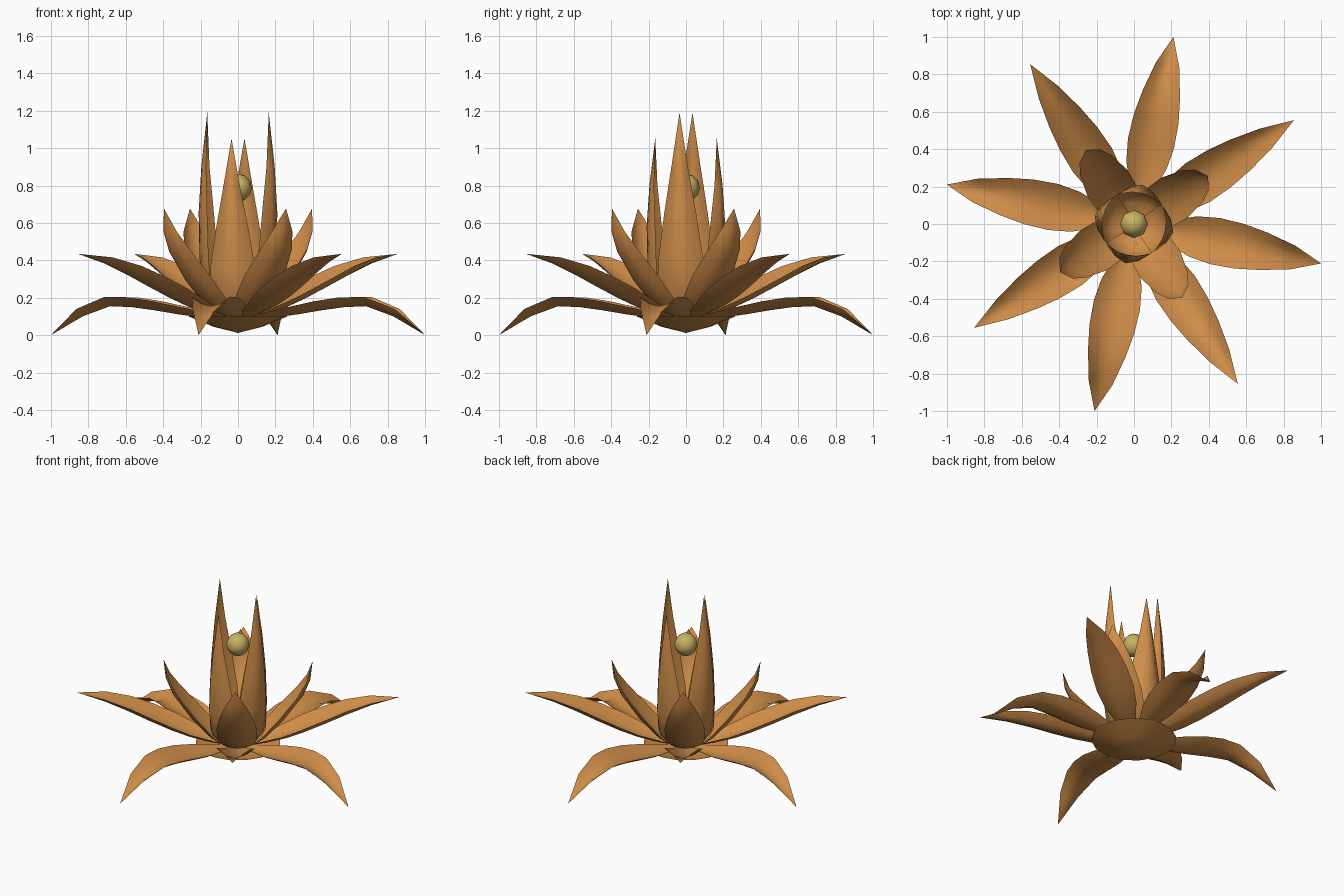
import bpy, bmesh, math

cube = bpy.data.objects.get("Cube")
if cube:
    bpy.data.objects.remove(cube, do_unlink=True)


def material(name, rgb):
    m = bpy.data.materials.new(name)
    m.use_nodes = True
    m.diffuse_color = (*rgb, 1)
    m.node_tree.nodes["Principled BSDF"].inputs["Base Color"].default_value = (*rgb, 1)
    return m


orange = material("burnt_orange", (0.62, 0.265, 0.066))
yellow = material("pale_yellow", (0.58, 0.46, 0.12))


def add_object(name, mesh, angle=0.0):
    ob = bpy.data.objects.new(name, mesh)
    ob.rotation_euler.z = angle
    bpy.context.collection.objects.link(ob)


def finish(bm, name, mat):
    mesh = bpy.data.meshes.new(name)
    bm.to_mesh(mesh)
    bm.free()
    mesh.materials.append(mat)
    mesh.shade_smooth()
    return mesh


def petal_mesh(name, stations, z_scale=1.0):
    """Cupped leaf along +x; each station is (radius, height, half width, cup depth)."""
    bm = bmesh.new()
    mids = [(r, z * z_scale) for r, z, _, _ in stations]
    rows = []
    for i, (_, _, w, cup) in enumerate(stations):
        r, z = mids[i]
        if w == 0:
            rows.append([bm.verts.new((r, 0, z))] * 5)
            continue
        a, b = mids[max(i - 1, 0)], mids[min(i + 1, len(mids) - 1)]
        tr, tz = b[0] - a[0], b[1] - a[1]
        n = math.hypot(tr, tz)
        row = []
        for t in (-1, -0.55, 0, 0.55, 1):
            lift = cup * t * t          # edges curl towards the inner side
            row.append(bm.verts.new((r - tz / n * lift, t * w, z + tr / n * lift)))
        rows.append(row)
    for lo, hi in zip(rows, rows[1:]):
        for k in range(4):
            quad = [lo[k], lo[k + 1], hi[k + 1], hi[k]]
            bm.faces.new(list(dict.fromkeys(quad))[::-1])
    bmesh.ops.reverse_faces(bm, faces=bm.faces[:])
    return finish(bm, name, orange)


def ring(name, mesh, first_deg, count):
    for i in range(count):
        add_object(f"{name}_{i + 1}", mesh, math.radians(first_deg + i * 360 / count))


# Drooping lowest petals
low = [(0.04, 0.085, 0.03, 0.01), (0.2, 0.095, 0.066, 0.035), (0.33, 0.112, 0.11, 0.045),
       (0.45, 0.132, 0.126, 0.05), (0.58, 0.15, 0.122, 0.052), (0.7, 0.155, 0.102, 0.05),
       (0.85, 0.1, 0.064, 0.045), (1.0225, 0.0, 0, 0)]
ring("drooping_petal", petal_mesh("drooping_petal", low), -11.9, 4)

# Spreading second row
spread = [(0.04, 0.085, 0.03, 0.01), (0.18, 0.11, 0.066, 0.035), (0.31, 0.15, 0.105, 0.05),
          (0.43, 0.197, 0.122, 0.06), (0.57, 0.26, 0.117, 0.06), (0.7, 0.32, 0.098, 0.055),
          (0.85, 0.383, 0.062, 0.035), (1.02, 0.435, 0, 0)]
ring("spreading_petal", petal_mesh("spreading_petal", spread), 33, 4)

# Upright third row
upright = [(0.03, 0.09, 0.05, 0.01), (0.11, 0.11, 0.105, 0.03), (0.18, 0.155, 0.122, 0.045),
           (0.3, 0.28, 0.128, 0.055), (0.415, 0.44, 0.1, 0.045), (0.458, 0.55, 0.065, 0.025),
           (0.472, 0.677, 0, 0)]
ring("upright_petal", petal_mesh("upright_petal", upright), 33, 4)

# Tall inner petals, one pair longer than the other
inner = [(0.02, 0.095, 0.03, 0.0), (0.11, 0.11, 0.105, 0.03), (0.175, 0.18, 0.128, 0.06),
         (0.21, 0.36, 0.122, 0.075), (0.215, 0.58, 0.087, 0.065), (0.2, 0.8, 0.045, 0.035),
         (0.168, 1.053, 0, 0)]
ring("inner_petal", petal_mesh("inner_petal", inner), 78.1, 2)
ring("long_inner_petal", petal_mesh("long_inner_petal", inner, 1.19 / 1.053), -11.9, 2)

# Shallow open bowl under the petals
bm = bmesh.new()
N = 16
bottom = bm.verts.new((0, 0, 0.012))
loops = [[bm.verts.new((r * math.cos(2 * math.pi * k / N), r * math.sin(2 * math.pi * k / N), z))
          for k in range(N)] for r, z in ((0.13, 0.045), (0.27, 0.103))]
for k in range(N):
    j = (k + 1) % N
    bm.faces.new((bottom, loops[0][j], loops[0][k]))
    bm.faces.new((loops[0][k], loops[0][j], loops[1][j], loops[1][k]))
add_object("base_bowl", finish(bm, "base_bowl", orange))

# Small ball floating between the inner petals
bm = bmesh.new()
bmesh.ops.create_uvsphere(bm, u_segments=8, v_segments=6, radius=0.075)
bmesh.ops.translate(bm, vec=(0, 0, 0.788), verts=bm.verts[:])
add_object("center_ball", finish(bm, "center_ball", yellow))
